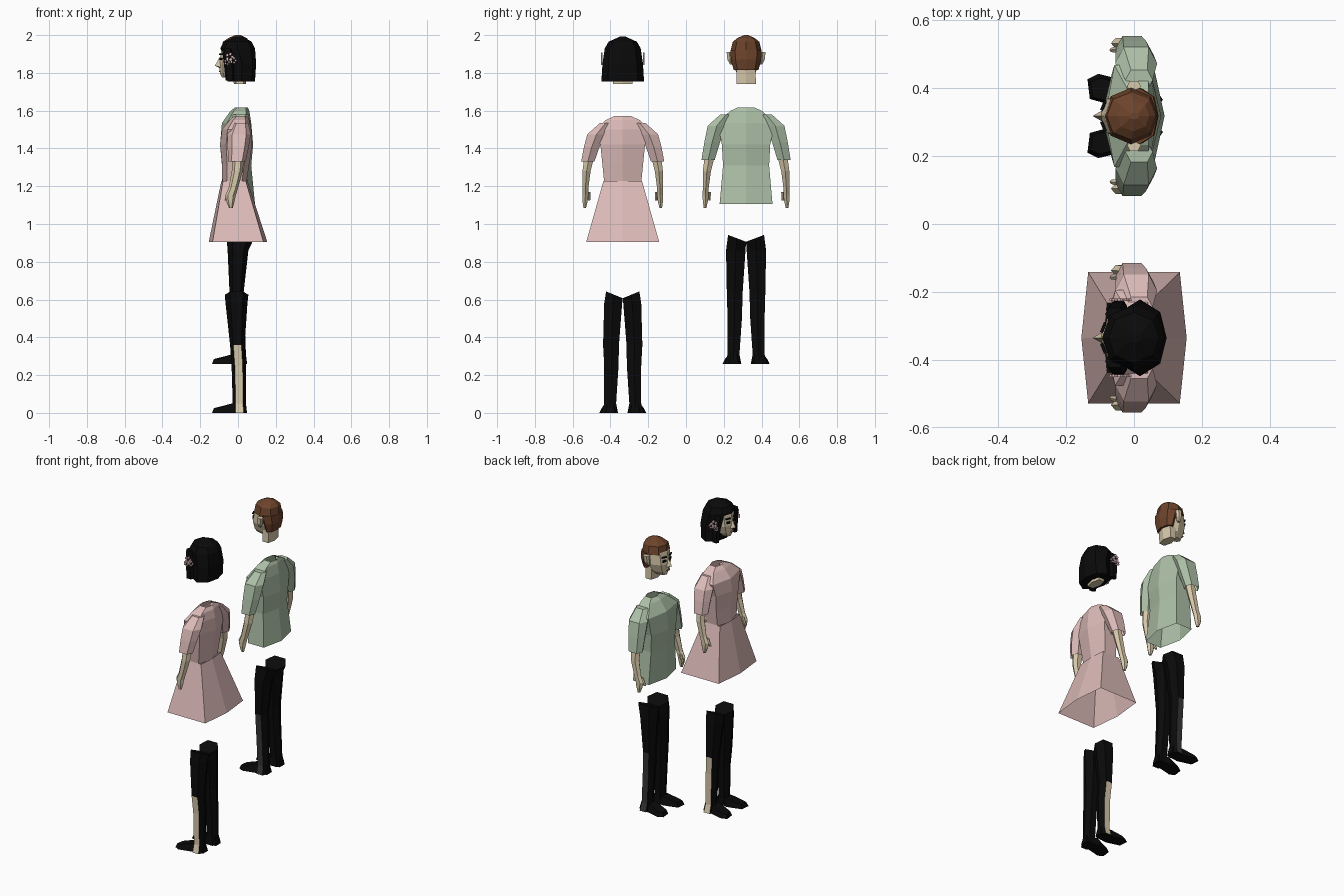
import bpy, bmesh, math
from mathutils import Matrix, Vector

if "Cube" in bpy.data.objects:
    bpy.data.objects.remove(bpy.data.objects["Cube"])


def mat(name, *rgb):
    m = bpy.data.materials.new(name)
    m.diffuse_color = (*rgb, 1)
    m.use_nodes = True
    m.node_tree.nodes["Principled BSDF"].inputs["Base Color"].default_value = m.diffuse_color
    return m


SKIN = mat("skin", .68, .58, .40)
PINK = mat("dusty pink", .72, .50, .48)
GREEN = mat("sage green", .42, .53, .39)
BROWN = mat("brown hair", .15, .056, .024)
BLACK = mat("black", .003, .003, .003)
GREY = mat("charcoal", .035, .035, .038)
BLOSSOM = mat("blossom pink", .85, .55, .58)
LIPS = mat("lips", .40, .18, .14)

GIRL, MAN = -.335, .318      # y centre of each figure; both face -x

# unit cross-sections (x, y), clockwise from the front point
OCT = [(-1, 0), (-.75, .7), (0, 1), (.75, .7), (1, 0), (.75, -.7), (0, -1), (-.75, -.7)]


def hexa(k):
    return [(-1, 0), (-k, 1), (k, 1), (1, 0), (k, -1), (-k, -1)]


def finish(name, bm, mats):
    bmesh.ops.recalc_face_normals(bm, faces=bm.faces)
    me = bpy.data.meshes.new(name)
    bm.to_mesh(me)
    bm.free()
    ob = bpy.data.objects.new(name, me)
    for m in mats:
        me.materials.append(m)
    bpy.context.collection.objects.link(ob)
    return ob


def loft(name, cy, rings, mats, section, side=1, caps=(True, True), rule=None, tilt=0):
    """rings: (z, front x, back x, y0, y1), y measured from cy; tilt raises the first ring's outer edge"""
    bm = bmesh.new()
    loops = []
    for i, (z, f, b, y0, y1) in enumerate(rings):
        xm, xd, ym, yd = (f + b) / 2, (b - f) / 2, (y0 + y1) / 2, (y1 - y0) / 2
        t = tilt if i == 0 else 0
        loops.append([bm.verts.new((xm + u * xd, cy + side * (ym + v * yd), z + t * (v - 1) / 2))
                      for u, v in section])
    n = len(section)
    for a, b in zip(loops, loops[1:]):
        for i in range(n):
            j = (i + 1) % n
            bm.faces.new((a[i], a[j], b[j], b[i]))
    for cap, l in zip(caps, (loops[0], loops[-1])):
        if cap:
            bm.faces.new(l)
    bmesh.ops.recalc_face_normals(bm, faces=bm.faces)
    if rule:
        for f in bm.faces:
            f.material_index = rule(f.calc_center_median(), f.normal)
    return finish(name, bm, mats)


def sym(rings):
    """half-width rings (z, f, b, hw) -> full rings"""
    return [(z, f, b, -w, w) for z, f, b, w in rings]


def box(name, loc, size, m, rz=0):
    bm = bmesh.new()
    bmesh.ops.create_cube(bm, size=1, matrix=Matrix.Translation(loc) @ Matrix.Rotation(rz, 4, 'Z')
                          @ Matrix.Diagonal((*size, 1)))
    return finish(name, bm, [m])


def nose(name, cy):
    bm = bmesh.new()
    v = [bm.verts.new(p) for p in ((-.097, cy, 1.885), (-.092, cy - .017, 1.83),
                                   (-.092, cy + .017, 1.83), (-.122, cy, 1.838), (-.095, cy, 1.825))]
    for f in ((0, 1, 3), (0, 3, 2), (3, 1, 4), (3, 4, 2)):
        bm.faces.new([v[i] for i in f])
    finish(name, bm, [SKIN])


def face(who, cy, w):
    # head, neck, nose, eyes, brows and mouth
    loft(who + "_head", cy, sym([(1.775, -.085, .01, .026), (1.80, -.096, .045, .05),
                                 (1.85, -.10, .06, w), (1.925, -.088, .06, w), (1.965, -.05, .04, .045)]),
         [SKIN], OCT)
    loft(who + "_neck", cy, sym([(1.74, -.022, .042, .052), (1.83, -.03, .05, .05)]), [SKIN], hexa(.6))
    nose(who + "_nose", cy)
    for s in (1, -1):
        box(who + "_eye", (-.09, cy + s * .03, 1.873), (.009, .024, .012), BLACK, -s * .38)
        box(who + "_brow", (-.09, cy + s * .031, 1.898), (.009, .032, .007), BLACK, -s * .38)
    box(who + "_mouth", (-.096, cy, 1.808), (.009, .024, .006), LIPS)


def arms(who, cy, m, dy, dz):
    for s in (1, -1):
        # short sleeve
        loft(who + "_sleeve", cy,
             [(1.535 + dz, -.025, .055, .06 + dy, .12 + dy), (1.475 + dz, -.055, .068, .09 + dy, .187 + dy),
              (1.41 + dz * .5, -.055, .058, .122 + dy, .205 + dy), (1.33 + dz * .2, -.052, .04, .15 + dy, .22 + dy)],
             [m], hexa(.6), s, (True, False))
        # bare arm and hand
        loft(who + "_arm", cy,
             [(1.38, -.03, .035, .145 + dy, .20 + dy), (1.28, -.033, .025, .17 + dy, .213 + dy),
              (1.19, -.05, 0, .182 + dy, .213 + dy), (1.15, -.068, -.012, .182 + dy, .214 + dy),
              (1.12, -.062, -.018, .186 + dy, .213 + dy), (1.085, -.048, -.028, .194 + dy, .208 + dy)],
             [SKIN], hexa(.5), s)
        loft(who + "_thumb", cy, [(1.17, -.055, -.035, .17 + dy, .19 + dy),
                                  (1.125, -.072, -.056, .172 + dy, .184 + dy)], [SKIN], hexa(.5), s)


def legs(who, cy, rings, floor, patch, patch_top):
    for s in (1, -1):
        # the outer calf face has its own colour
        loft(who + "_leg", cy, rings, [BLACK, patch], hexa(.55), s, tilt=.036,
             rule=lambda c, n: int(c.z < patch_top and n.y * s > .7))
        # flat shoe, toe turned slightly out
        bm = bmesh.new()
        lo = [(.048, .04), (.048, .09), (-.04, .108), (-.105, .124), (-.137, .108), (-.13, .05), (-.04, .025)]
        hi = [(.04, .05), (.04, .08), (-.03, .092), (-.10, .112), (-.128, .10), (-.12, .055), (-.03, .035)]
        a = [bm.verts.new((x, cy + s * y, floor)) for x, y in lo]
        b = [bm.verts.new((x, cy + s * y, floor + (.025 if x < -.09 else .05))) for x, y in hi]
        for i in range(7):
            j = (i + 1) % 7
            bm.faces.new((a[i], a[j], b[j], b[i]))
        bm.faces.new(a)
        bm.faces.new(b)
        finish(who + "_shoe", bm, [BLACK])


# ---- girl ----
face("girl", GIRL, .072)
loft("girl_hair", GIRL, sym([(1.755, -.055, .09, .113), (1.85, -.052, .096, .107), (1.93, -.094, .09, .095),
                             (1.965, -.075, .072, .075), (1.992, -.02, .025, .015)]), [BLACK], OCT)
for s in (1, -1):
    # side locks and a cluster of blossoms
    loft("side_lock", GIRL, [(1.93, -.085, -.03, .05, .088), (1.85, -.075, -.02, .072, .106),
                             (1.76, -.066, -.02, .078, .108)], [BLACK], hexa(.6), s)
    for cx, cz, r in ((-.045, 1.885, .015), (-.025, 1.866, .012), (-.058, 1.857, .011)):
        bm = bmesh.new()
        for i in range(5):
            a = i * math.tau / 5
            p = (cx + r * math.cos(a), GIRL + s * .112, cz + r * math.sin(a))
            bmesh.ops.create_cone(bm, cap_ends=True, segments=5, radius1=r * .55, radius2=r * .55, depth=.008,
                                  matrix=Matrix.Translation(p) @ Matrix.Rotation(math.pi / 2, 4, 'X'))
        finish("hair_blossom", bm, [BLOSSOM])
loft("dress_bodice", GIRL, sym([(1.572, -.02, .048, .042), (1.55, -.045, .06, .09), (1.50, -.085, .07, .14),
                                (1.42, -.095, .075, .118), (1.32, -.085, .06, .108), (1.22, -.083, .045, .098)]),
     [PINK], hexa(.62), caps=(False, False))
loft("dress_skirt", GIRL, sym([(1.228, -.088, .05, .102), (.905, -.155, .155, .193)]),
     [PINK], hexa(.87), caps=(False, False))
arms("girl", GIRL, PINK, 0, 0)
legs("girl", GIRL, [(.643, -.07, .055, 0, .088), (.58, -.066, .05, .003, .098), (.36, -.042, .035, .02, .104),
                    (.25, -.034, .042, .022, .098), (.05, -.028, .042, .035, .098), (0, -.03, .048, .03, .112)],
     0, SKIN, .36)

# ---- man ----
face("man", MAN, .072)
loft("man_hair_top", MAN, sym([(1.915, -.088, .07, .083), (1.965, -.08, .064, .07), (1.985, -.05, .045, .045),
                               (2.0, -.015, .015, .01)]), [BROWN], OCT)
loft("man_hair_back", MAN, sym([(1.92, -.04, .07, .083), (1.87, -.02, .072, .08), (1.815, 0, .06, .066)]),
     [BROWN], OCT)
for s in (1, -1):
    loft("ear", MAN, [(1.91, -.02, .02, .072, .103), (1.87, -.02, .012, .072, .099), (1.845, -.018, 0, .07, .085)],
         [SKIN], hexa(.6), s)
loft("shirt_body", MAN, sym([(1.618, -.015, .052, .042), (1.598, -.04, .06, .085), (1.535, -.085, .07, .15),
                             (1.42, -.095, .08, .128), (1.31, -.085, .07, .122), (1.105, -.085, .09, .14)]),
     [GREEN], hexa(.65), caps=(False, False))
arms("man", MAN, GREEN, .016, .045)
legs("man", MAN, [(.942, -.06, .085, 0, .095), (.86, -.055, .055, .003, .106), (.64, -.045, .03, .018, .102),
                  (.50, -.04, .035, .022, .098), (.31, -.03, .042, .035, .098), (.26, -.03, .048, .03, .112)],
     .26, GREY, .64)
